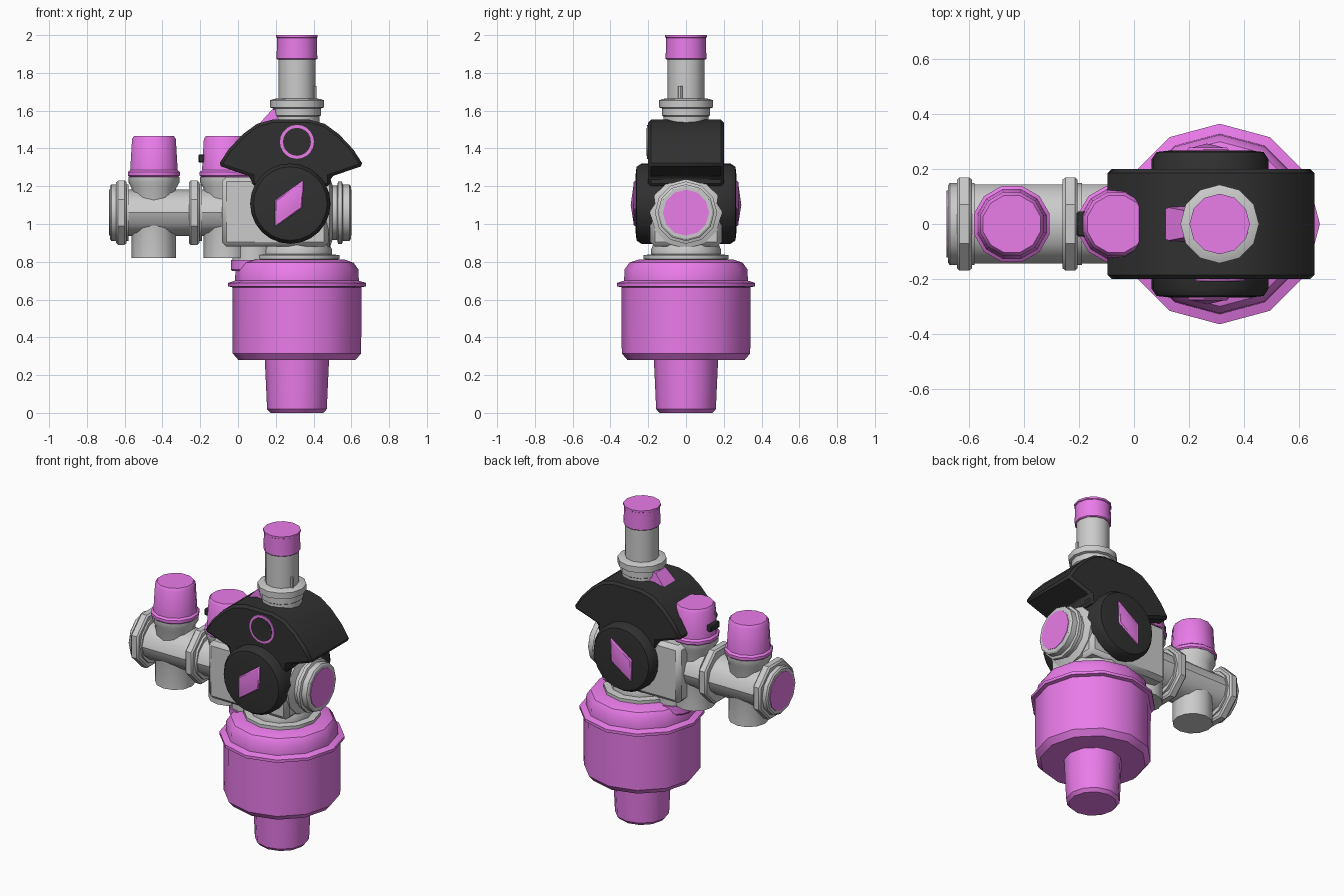
import bpy, bmesh
from math import sin, cos, tau
from mathutils import Vector

if "Cube" in bpy.data.objects:
    bpy.data.objects.remove(bpy.data.objects["Cube"])


def material(name, rgb):
    m = bpy.data.materials.new(name)
    m.diffuse_color = (*rgb, 1)
    m.use_nodes = True
    m.node_tree.nodes["Principled BSDF"].inputs["Base Color"].default_value = m.diffuse_color
    return m


MAGENTA = material("magenta", (0.82, 0.2, 0.82))
BLACK = material("black", (0.03, 0.03, 0.03))


def finish(name, bm, mat=None, bevel=0, segments=1):
    bmesh.ops.recalc_face_normals(bm, faces=bm.faces)
    me = bpy.data.meshes.new(name)
    bm.to_mesh(me)
    bm.free()
    ob = bpy.data.objects.new(name, me)
    bpy.context.collection.objects.link(ob)
    if mat:
        me.materials.append(mat)
    if bevel:
        b = ob.modifiers.new("bevel", "BEVEL")
        b.width, b.segments, b.limit_method = bevel, segments, 'ANGLE'
    bpy.ops.object.select_all(action='DESELECT')
    ob.select_set(True)
    bpy.context.view_layer.objects.active = ob
    bpy.ops.object.shade_smooth_by_angle(angle=0.6)
    return ob


def lathe(name, profile, origin, axis='Z', mat=None, n=12, turn=0.0, squash=1.0):
    """Revolve (radius, height) points about an axis; squash scales z on x-axis parts."""
    bm = bmesh.new()
    o = Vector(origin)
    rings = []
    for r, h in profile:
        ring = []
        for i in range(n):
            a = tau * (i + turn) / n
            u, v = r * cos(a), r * sin(a)
            p = {'Z': (u, v, h), 'X': (h, u, v * squash), 'Y': (u, h, v)}[axis]
            ring.append(bm.verts.new(o + Vector(p)))
        rings.append(ring)
    for a, b in zip(rings, rings[1:]):
        for i in range(n):
            j = (i + 1) % n
            bm.faces.new((a[i], a[j], b[j], b[i]))
    bm.faces.new(rings[0])
    bm.faces.new(rings[-1])
    return finish(name, bm, mat)


def slab(name, outline, y0, y1, mat=None, bevel=0):
    """Extrude an x-z outline along y."""
    bm = bmesh.new()
    f = bm.faces.new([bm.verts.new((x, y0, z)) for x, z in outline])
    ext = bmesh.ops.extrude_face_region(bm, geom=[f])
    for v in ext["geom"]:
        if isinstance(v, bmesh.types.BMVert):
            v.co.y = y1
    return finish(name, bm, mat, bevel)


CX, PZ = 0.312, 1.06      # main vertical axis, pipe height

# Bowl with stem at the bottom
lathe("filter_bowl", [(0.14, 0), (0.158, 0.02), (0.17, 0.28), (0.31, 0.28), (0.34, 0.315),
                      (0.342, 0.665), (0.365, 0.67), (0.365, 0.688), (0.328, 0.70),
                      (0.325, 0.76), (0.30, 0.795), (0.25, 0.812), (0.18, 0.815)],
      (CX, 0, 0), mat=MAGENTA)

# Collar between bowl and body
lathe("bowl_collar", [(0.18, 0.80), (0.225, 0.815), (0.225, 0.835), (0.185, 0.84),
                      (0.185, 0.865), (0.17, 0.90)], (CX, 0, 0))

# Valve body
slab("valve_body", [(-0.085, 0.88), (0.48, 0.88), (0.48, 1.18), (0.42, 1.25), (-0.085, 1.25)],
     -0.19, 0.19, bevel=0.025)

# Right-hand port and its plug
lathe("outlet_port", [(0.19, 0.44), (0.19, 0.485), (0.145, 0.50), (0.145, 0.525), (0.165, 0.53),
                      (0.165, 0.55), (0.15, 0.555), (0.15, 0.59), (0.14, 0.597), (0.125, 0.597)],
      (0, 0, PZ), 'X')
lathe("outlet_plug", [(0.122, 0.55), (0.122, 0.6)], (0, 0, PZ), 'X', MAGENTA)

# Left-hand pipe run, nuts and end plug
lathe("inlet_pipe", [(0.144, -0.60), (0.144, -0.02)], (0, 0, PZ), 'X', squash=0.85)
lathe("inlet_end", [(0.14, -0.678), (0.15, -0.67), (0.15, -0.58)], (0, 0, PZ), 'X')
lathe("inlet_plug", [(0.122, -0.682), (0.122, -0.62)], (0, 0, PZ), 'X', MAGENTA)
for i, x in enumerate((-0.645, -0.26)):
    lathe(f"pipe_nut_{i + 1}", [(0.174, x), (0.184, x + 0.01), (0.184, x + 0.045),
                                (0.174, x + 0.055)], (0, 0, PZ), 'X', n=8, turn=0.5)
lathe("union_sleeve", [(0.15, -0.22), (0.15, -0.19)], (0, 0, PZ), 'X')

# Two tees with capped tops
for i, x in enumerate((-0.445, -0.065)):
    lathe(f"tee_{i + 1}", [(0.118, 0.82), (0.118, 1.19), (0.135, 1.22), (0.135, 1.25)], (x, 0, 0))
    lathe(f"tee_cap_{i + 1}", [(0.135, 1.25), (0.143, 1.257), (0.143, 1.275), (0.13, 1.285),
                               (0.12, 1.45), (0.108, 1.467)], (x, 0, 0), mat=MAGENTA, turn=0.5)
slab("cap_tab", [(-0.21, 1.325), (-0.17, 1.325), (-0.17, 1.368), (-0.21, 1.368)],
     -0.045, 0.045, BLACK, 0.006)

# Small drain plug under the body
lathe("drain_boss", [(0.11, 0.81), (0.11, 0.89)], (0.08, 0, 0))
lathe("drain_plug", [(0.11, 0.75), (0.118, 0.76), (0.118, 0.81)], (0.08, 0, 0), mat=MAGENTA)

# Hood over the body, fan shaped, symmetric about x = 0.28
half = [(0.21, 1.20), (0.21, 1.25), (0.385, 1.31), (0.33, 1.395), (0.255, 1.475),
        (0.18, 1.53), (0.10, 1.552)]
slab("hood", [(0.28 + x, z) for x, z in half] + [(0.28 - x, z) for x, z in reversed(half)],
     -0.2, 0.2, BLACK, 0.015)

# Side knobs with faceted grips, front and back
grip = [(0.345, 1.232), (0.34, 1.085), (0.195, 0.985), (0.195, 1.125)]
for side, s in (("front", -1), ("back", 1)):
    lathe(f"knob_{side}", [(0.213, s * 0.12), (0.213, s * 0.235), (0.195, s * 0.262),
                           (0.15, s * 0.267)], (0.277, 0, 1.108), 'Y', BLACK, n=24)
    slab(f"knob_grip_{side}", grip, s * 0.24, s * 0.278, MAGENTA, 0.006)
    bm = bmesh.new()                      # raised ridge across the grip
    base = [bm.verts.new((x * 0.85 + 0.04, s * 0.277, z * 0.85 + 0.166)) for x, z in grip]
    tip = bm.verts.new((0.265, s * 0.293, 1.10))
    bm.faces.new(base)
    for k in range(4):
        bm.faces.new((base[k], base[(k + 1) % 4], tip))
    finish(f"grip_facets_{side}", bm, MAGENTA)

# Gauge window on the front of the hood
lathe("gauge_ring", [(0.09, -0.19), (0.09, -0.207), (0.074, -0.207), (0.074, -0.19)],
      (CX, 0, 1.435), 'Y', MAGENTA, n=20)
lathe("gauge_face", [(0.074, -0.19), (0.074, -0.209)], (CX, 0, 1.435), 'Y', BLACK, n=20)

# Lever beside the neck, narrowing to the left
bm = bmesh.new()
rows = [[bm.verts.new((x, s * w, z)) for x, z, w in
         ((0.09, 1.50, 0.035), (0.125, 1.545, 0.06), (0.18, 1.605, 0.05), (0.21, 1.61, 0.05),
          (0.26, 1.56, 0.09), (0.26, 1.48, 0.09))] for s in (-1, 1)]
for k in range(6):
    j = (k + 1) % 6
    bm.faces.new((rows[0][k], rows[0][j], rows[1][j], rows[1][k]))
bm.faces.new(rows[0])
bm.faces.new(rows[1])
finish("lever", bm, MAGENTA)

# Top neck, tube, pin and cap
lathe("neck_tube", [(0.12, 1.25), (0.12, 1.57), (0.127, 1.575), (0.127, 1.612), (0.143, 1.617),
                    (0.143, 1.655), (0.125, 1.662), (0.098, 1.665), (0.098, 1.90)], (CX, 0, 0))
lathe("neck_pin", [(0.012, 1.65), (0.012, 1.73)], (CX + 0.092, -0.03, 0), n=8)
lathe("neck_cap", [(0.102, 1.87), (0.108, 1.875), (0.105, 1.985), (0.11, 1.988), (0.11, 2.0)],
      (CX, 0, 0), mat=MAGENTA)
